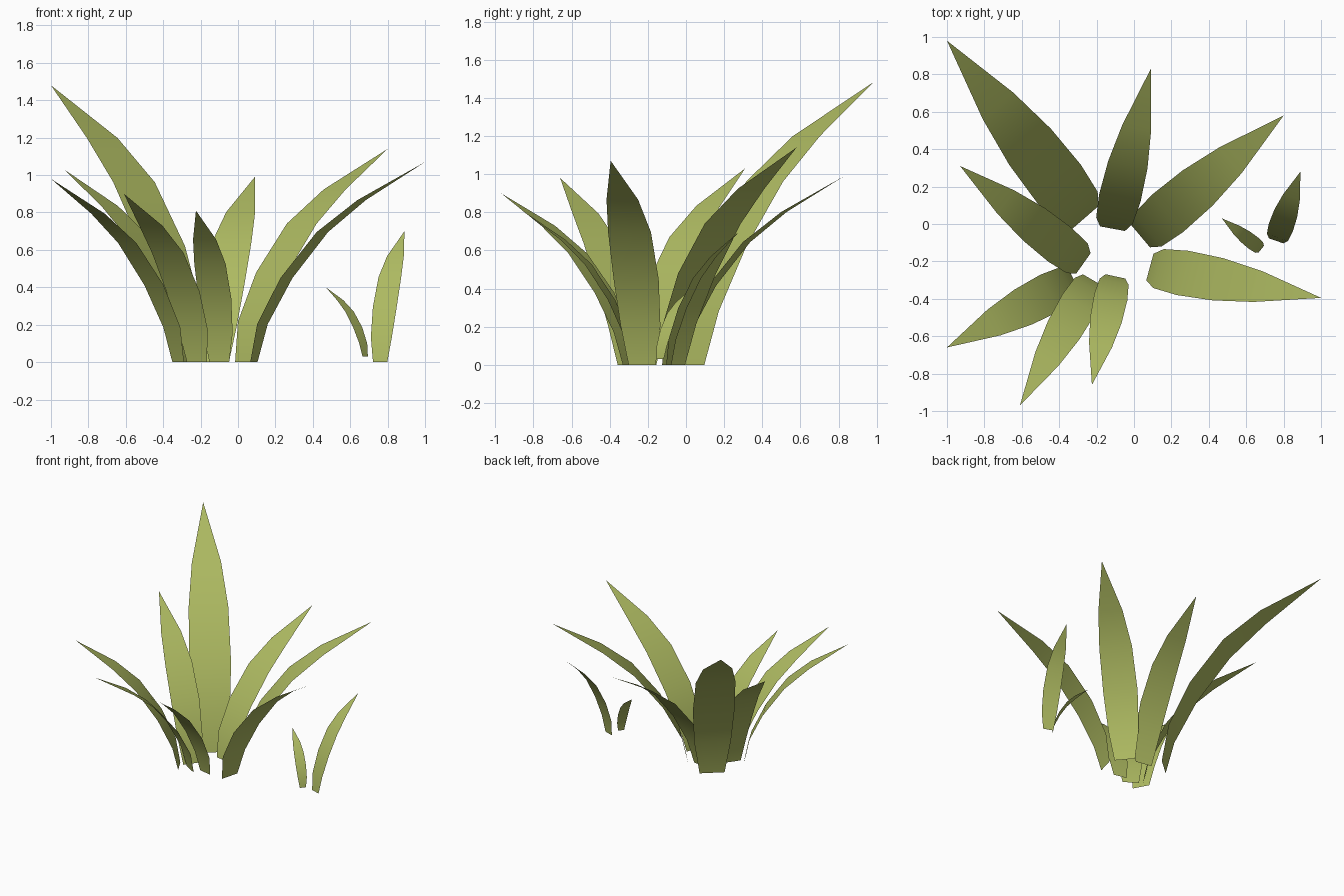
import bpy
import math
from mathutils import Vector

if "Cube" in bpy.data.objects:
    bpy.data.objects.remove(bpy.data.objects["Cube"])

green = bpy.data.materials.new("olive green")
green.diffuse_color = (0.42, 0.49, 0.12, 1)
green.use_nodes = True
green.node_tree.nodes["Principled BSDF"].inputs["Base Color"].default_value = green.diffuse_color

# Shared blade profile: (outward fraction, height fraction, width fraction)
PROFILE = [(0, 0, 0.60), (0.05, 0.19, 0.88), (0.19, 0.42, 1.0),
           (0.40, 0.65, 0.95), (0.63, 0.81, 0.70)]


def leaf(name, base, tip, width, turn=0):
    """Arching single-sided blade from base to tip; turn yaws its width."""
    base, tip = Vector(base), Vector(tip)
    span = tip - base
    yaw = math.atan2(span.y, span.x) + math.radians(turn)
    side = Vector((-math.sin(yaw), math.cos(yaw), 0))
    verts = []
    for out, up, w in PROFILE:
        p = base + Vector((span.x * out, span.y * out, span.z * up))
        verts += [p - side * width * w / 2, p + side * width * w / 2]
    verts.append(tip)
    n = len(PROFILE)
    faces = [(2 * i + 1, 2 * i, 2 * i + 2, 2 * i + 3) for i in range(n - 1)]
    faces.append((2 * n - 1, 2 * n - 2, 2 * n))
    # orient every face to the inner, upper side
    faces = [tuple(reversed(f)) for f in faces]
    mesh = bpy.data.meshes.new(name)
    mesh.from_pydata(verts, [], faces)
    mesh.flip_normals()
    if mesh.polygons[-1].normal.z < 0:
        mesh.flip_normals()
    mesh.materials.append(green)
    mesh.shade_smooth()
    bpy.context.collection.objects.link(bpy.data.objects.new(name, mesh))


# Main clump
leaf("tall_back_left_leaf", (-0.26, 0.035, 0), (-1.0, 0.98, 1.48), 0.31, 3)
leaf("left_leaf", (-0.27, -0.21, 0), (-0.93, 0.31, 1.03), 0.22, 3)
leaf("back_leaf", (-0.115, -0.025, 0), (0.09, 0.83, 0.99), 0.225, 3)
leaf("back_right_leaf", (0.035, -0.065, 0), (0.80, 0.58, 1.14), 0.26)
leaf("right_leaf", (0.085, -0.23, 0), (1.0, -0.395, 1.07), 0.245, -5)
leaf("front_left_leaf", (-0.32, -0.30, 0), (-1.0, -0.66, 0.98), 0.22)
leaf("front_leaf_long", (-0.22, -0.30, 0), (-0.61, -0.97, 0.90), 0.205)
leaf("front_leaf_short", (-0.10, -0.28, 0), (-0.225, -0.86, 0.81), 0.18)

# Small separate sprout
leaf("sprout_leaf_large", (0.76, -0.09, 0), (0.89, 0.28, 0.70), 0.135)
leaf("sprout_leaf_small", (0.68, -0.135, 0.03), (0.47, 0.03, 0.40), 0.078)
